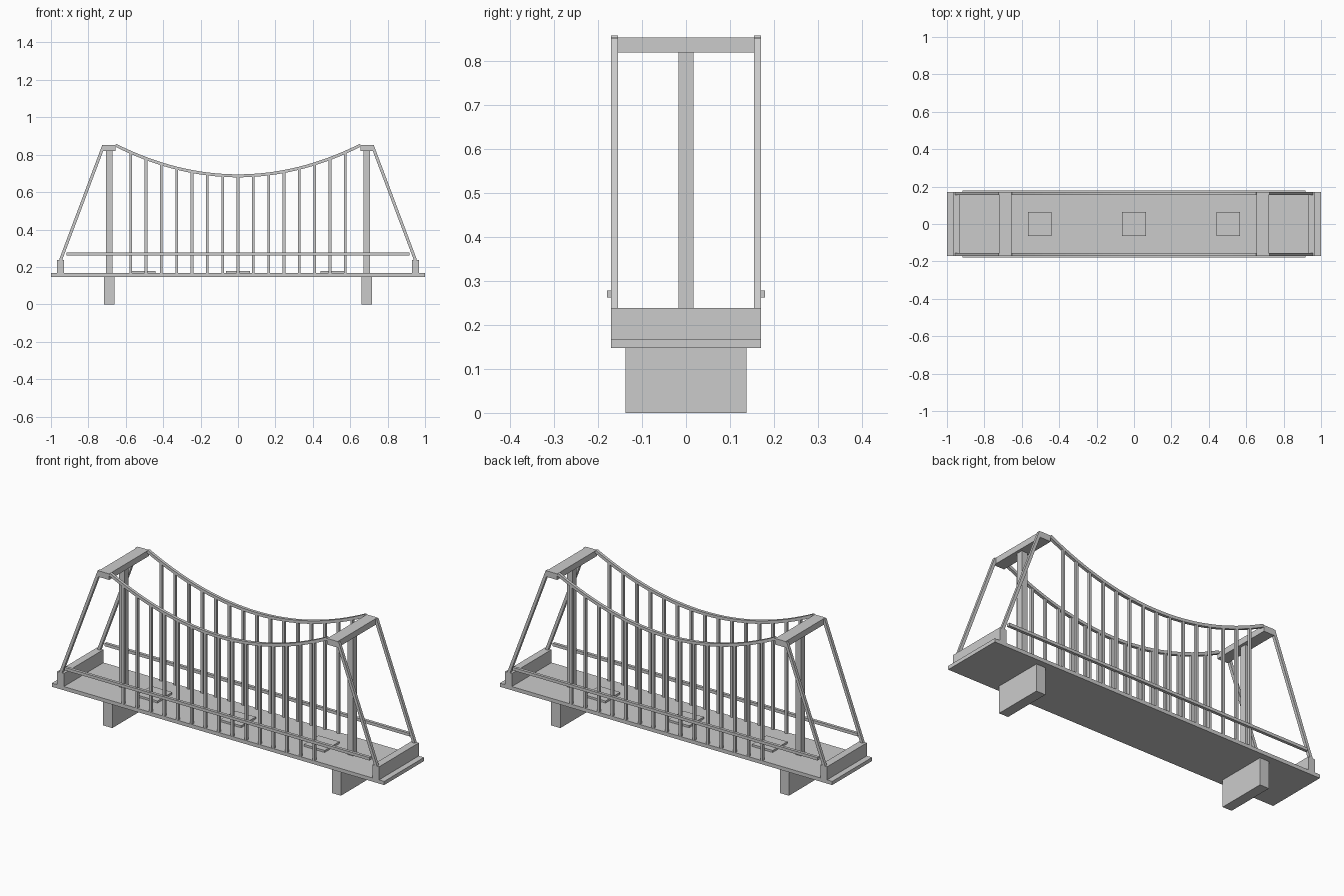
import bpy, bmesh
from mathutils import Vector

if "Cube" in bpy.data.objects:
    bpy.data.objects.remove(bpy.data.objects["Cube"])

CABLE_Y = 0.163
CABLE_W = 0.016


def mesh_object(name, bm):
    bmesh.ops.recalc_face_normals(bm, faces=bm.faces[:])
    me = bpy.data.meshes.new(name)
    bm.to_mesh(me)
    bm.free()
    ob = bpy.data.objects.new(name, me)
    bpy.context.collection.objects.link(ob)
    return ob


def box(name, x, y, z):
    """Box from (min, max) ranges on each axis."""
    bm = bmesh.new()
    bmesh.ops.create_cube(bm, size=1)
    for v in bm.verts:
        v.co = Vector([r[0] if c < 0 else r[1] for c, r in zip(v.co, (x, y, z))])
    return mesh_object(name, bm)


def bar(name, path, y, w):
    """Square bar swept along (x, z) points in a plane of constant y."""
    pts = [Vector((p[0], 0, p[1])) for p in path]
    bm = bmesh.new()
    rings = []
    for i, p in enumerate(pts):
        t = (pts[min(i + 1, len(pts) - 1)] - pts[max(i - 1, 0)]).normalized()
        n = Vector((-t.z, 0, t.x)) * w / 2
        rings.append([bm.verts.new(p + n * a + Vector((0, y + b * w / 2, 0)))
                      for a, b in ((-1, -1), (-1, 1), (1, 1), (1, -1))])
    for r0, r1 in zip(rings, rings[1:]):
        for k in range(4):
            bm.faces.new((r0[k], r0[(k + 1) % 4], r1[(k + 1) % 4], r1[k]))
    bm.faces.new(rings[0])
    bm.faces.new(rings[-1])
    return mesh_object(name, bm)


def around(c, size):
    return (c - size / 2, c + size / 2)


def cable_z(x):
    return 0.687 + 0.164 * (x / 0.655) ** 2


# Deck and the flat plates on it
box("deck", (-1, 1), (-0.171, 0.171), (0.147, 0.167))
for x in (-0.503, 0, 0.503):
    box("deck_plate", around(x, 0.126), around(0, 0.126), (0.166, 0.178))

# Piers, central tower columns, cross caps and anchor blocks
for s in (-1, 1):
    box("pier", around(s * 0.688, 0.055), (-0.137, 0.137), (0, 0.148))
    box("tower_column", around(s * 0.688, 0.034), around(0, 0.034), (0.166, 0.822))
    box("tower_cap", around(s * 0.688, 0.064), (-0.171, 0.171), (0.82, 0.853))
    box("anchor_block", around(s * 0.949, 0.04), (-0.171, 0.171), (0.166, 0.238))

for side in (-1, 1):
    y = side * CABLE_Y
    # Sagging main cable
    xs = [-0.655 + 1.31 * i / 32 for i in range(33)]
    bar("main_cable", [(x, cable_z(x)) for x in xs], y, CABLE_W)
    # Straight backstays down to the anchors
    for s in (-1, 1):
        bar("backstay", [(s * 0.718, 0.85), (s * 0.949, 0.236)], y, CABLE_W)
    # Vertical hangers
    for i in range(-7, 8):
        x = i * 0.082
        box("hanger", around(x, 0.014), around(y, 0.014), (0.166, cable_z(x)))
    # Side rail
    box("side_rail", (-0.918, 0.918), around(side * 0.172, CABLE_W), (0.262, 0.278))
